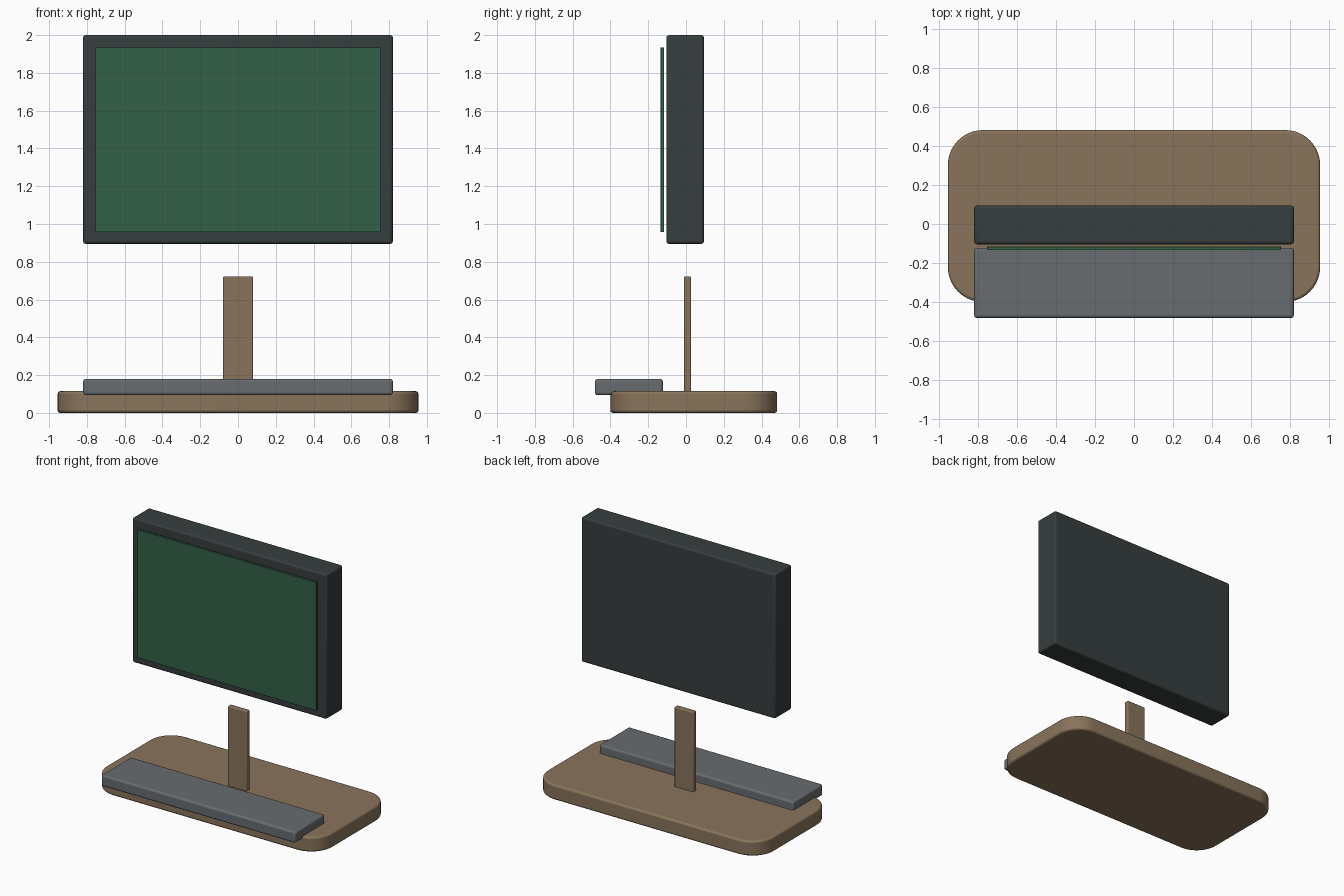
import bpy, bmesh, math

if "Cube" in bpy.data.objects:
    bpy.data.objects.remove(bpy.data.objects["Cube"])


def material(name, rgb):
    m = bpy.data.materials.new(name)
    m.diffuse_color = (*rgb, 1.0)
    m.use_nodes = True
    m.node_tree.nodes["Principled BSDF"].inputs["Base Color"].default_value = m.diffuse_color
    return m


brown = material("warm brown", (0.25, 0.175, 0.105))
charcoal = material("charcoal", (0.038, 0.047, 0.047))
green = material("screen green", (0.032, 0.118, 0.064))
grey = material("key grey", (0.14, 0.15, 0.16))


def block(name, x, y, z, mat, bevel=0.0, corner=0.0):
    """Box between the given limits; corner rounds upright edges, bevel all rims."""
    bm = bmesh.new()
    bmesh.ops.create_cube(bm, size=1.0)
    for v in bm.verts:
        for i, (lo, hi) in enumerate((x, y, z)):
            v.co[i] = lo if v.co[i] < 0 else hi
    if corner:
        upright = [e for e in bm.edges
                   if abs(e.verts[0].co.z - e.verts[1].co.z) > 1e-4]
        bmesh.ops.bevel(bm, geom=upright, offset=corner, segments=10,
                        profile=0.5, affect='EDGES')
    bmesh.ops.recalc_face_normals(bm, faces=bm.faces)
    mesh = bpy.data.meshes.new(name)
    bm.to_mesh(mesh)
    bm.free()
    mesh.materials.append(mat)
    ob = bpy.data.objects.new(name, mesh)
    bpy.context.collection.objects.link(ob)
    if bevel:
        mod = ob.modifiers.new("soft_edges", 'BEVEL')
        mod.width = bevel
        mod.segments = 3
        mod.limit_method = 'ANGLE'
        mod.angle_limit = math.radians(40)
    bpy.ops.object.select_all(action='DESELECT')
    ob.select_set(True)
    bpy.context.view_layer.objects.active = ob
    bpy.ops.object.shade_smooth_by_angle(angle=math.radians(35))
    return ob


# Stand: rounded base plate and flat upright
block("base", (-0.955, 0.955), (-0.40, 0.482), (0.0, 0.115), brown, 0.014, 0.18)
block("upright", (-0.08, 0.08), (-0.01, 0.027), (0.10, 0.723), brown, 0.007)

# Monitor body and the thin screen floating just in front of it
block("monitor_body", (-0.82, 0.82), (-0.104, 0.095), (0.895, 2.0), charcoal, 0.014)
block("screen", (-0.755, 0.755), (-0.134, -0.116), (0.957, 1.935), green, 0.002)

# Keyboard slab overhanging the front of the base
block("keyboard", (-0.82, 0.82), (-0.482, -0.122), (0.094, 0.18), grey, 0.014)
